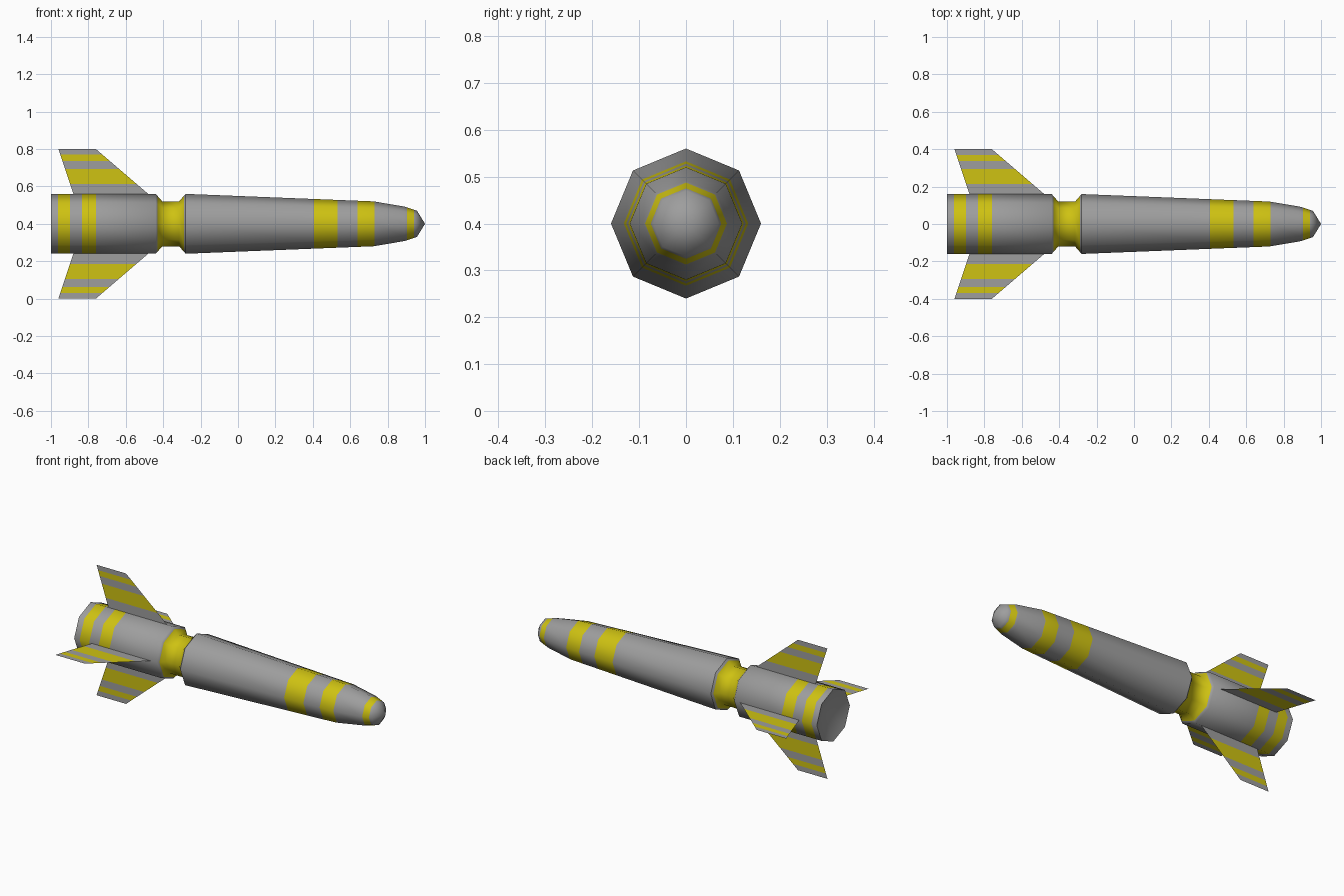
import bpy, bmesh, math
from mathutils import Vector

if "Cube" in bpy.data.objects:
    bpy.data.objects.remove(bpy.data.objects["Cube"])

AXIS_Z = 0.4
SIDES = 8


def material(name, rgb):
    m = bpy.data.materials.new(name)
    m.diffuse_color = (*rgb, 1)
    m.use_nodes = True
    m.node_tree.nodes["Principled BSDF"].inputs["Base Color"].default_value = m.diffuse_color
    return m


MATS = [material("grey paint", (0.34, 0.34, 0.34)),
        material("yellow paint", (0.62, 0.54, 0.006))]


def finish(bm, name, smooth=False):
    me = bpy.data.meshes.new(name)
    bm.to_mesh(me)
    bm.free()
    ob = bpy.data.objects.new(name, me)
    bpy.context.collection.objects.link(ob)
    for m in MATS:
        me.materials.append(m)
    if smooth:
        bpy.ops.object.select_all(action='DESELECT')
        bpy.context.view_layer.objects.active = ob
        ob.select_set(True)
        bpy.ops.object.shade_smooth_by_angle(angle=math.radians(47))
    return ob


def polar(x, r, a):
    return Vector((x, r * math.cos(a), AXIS_Z + r * math.sin(a)))


def inside(v, bands):
    return int(any(a < v < b for a, b in bands))


# Lathed octagonal body with painted bands cut in along its length
PROFILE = [(-1, 0.16), (-0.44, 0.16), (-0.405, 0.12), (-0.315, 0.12),
           (-0.28, 0.16), (0.725, 0.12), (0.89, 0.092), (0.957, 0.07), (1, 0)]
BODY_BANDS = [(-0.963, -0.898), (-0.834, -0.76), (-0.43, -0.29),
              (0.406, 0.533), (0.64, 0.73), (0.904, 0.941)]


def build_body():
    bm = bmesh.new()
    rings = []
    for x, r in PROFILE[:-1]:
        rings.append([bm.verts.new(polar(x, r, i * math.tau / SIDES)) for i in range(SIDES)])
    tip = bm.verts.new((1, 0, AXIS_Z))
    tail = bm.verts.new((-0.94, 0, AXIS_Z))
    for i in range(SIDES):
        j = (i + 1) % SIDES
        for a, b in zip(rings, rings[1:]):
            bm.faces.new((a[i], a[j], b[j], b[i]))
        bm.faces.new((rings[-1][i], rings[-1][j], tip))
        bm.faces.new((rings[0][j], rings[0][i], tail))
    tail_faces = set(tail.link_faces)
    for band in BODY_BANDS:
        for x in band:
            faces = [f for f in bm.faces if f not in tail_faces]
            edges = {e for f in faces for e in f.edges}
            verts = {v for f in faces for v in f.verts}
            bmesh.ops.bisect_plane(bm, geom=[*verts, *edges, *faces],
                                   plane_co=(x, 0, 0), plane_no=(1, 0, 0))
    bmesh.ops.recalc_face_normals(bm, faces=bm.faces)
    for f in bm.faces:
        if f not in tail_faces:
            f.material_index = inside(f.calc_center_median().x, BODY_BANDS)
    finish(bm, "rocket_body", True)


# Thin striped tail fins, built as strips from root to tip
FIN_LEVELS = [0.16, 0.214, 0.294, 0.337, 0.37, 0.4]


def build_fin(name, angle):
    bm = bmesh.new()
    rows = []
    for r in FIN_LEVELS:
        t = (r - 0.16) / 0.24
        rows.append([bm.verts.new(polar(x, r, angle))
                     for x in (-0.88 - 0.08 * t, -0.48 - 0.28 * t)])
    for k, (a, b) in enumerate(zip(rows, rows[1:])):
        f = bm.faces.new((a[0], a[1], b[1], b[0]))
        f.material_index = k % 2
    finish(bm, name)


build_body()
for i, side in enumerate(("back", "top", "front", "bottom")):
    build_fin(side + "_fin", i * math.pi / 2)
